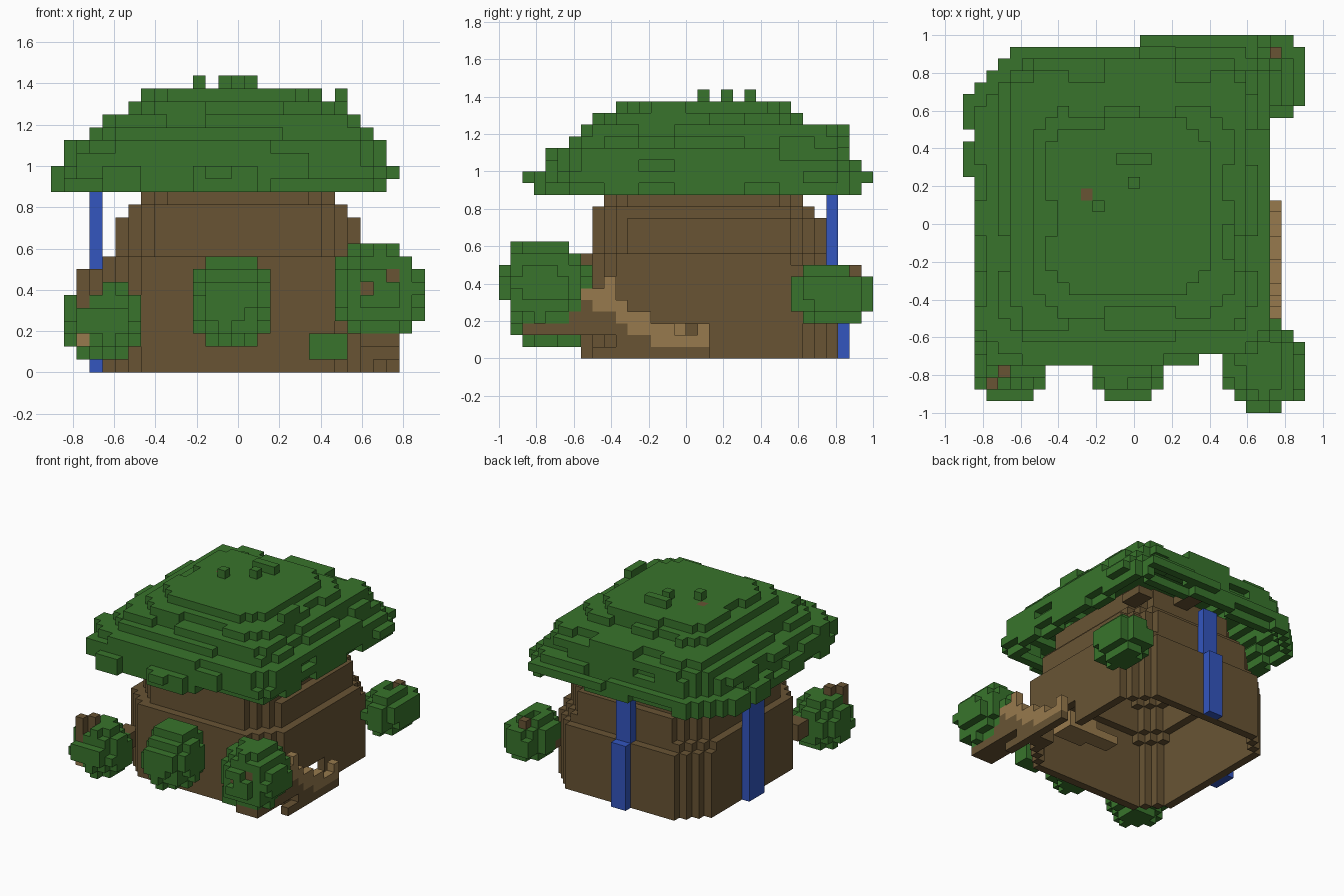
import bpy, bmesh, random
from mathutils import Vector

random.seed(4)
S = 0.0625                      # cell size
ORIGIN = Vector((-14.5 * S, -1, 0))

old = bpy.data.objects.get("Cube")
if old:
    bpy.data.objects.remove(old)


def material(name, rgb):
    m = bpy.data.materials.new(name)
    m.use_nodes = True
    m.diffuse_color = (*rgb, 1)
    m.node_tree.nodes["Principled BSDF"].inputs["Base Color"].default_value = (*rgb, 1)
    return m


GREEN = material("leaf green", (0.04, 0.175, 0.025))
BROWN = material("bark brown", (0.138, 0.088, 0.034))
TAN = material("light wood", (0.31, 0.195, 0.074))
BLUE = material("water blue", (0.033, 0.092, 0.52))


def box(x0, x1, y0, y1, z0, z1):
    return {(x, y, z) for x in range(x0, x1) for y in range(y0, y1) for z in range(z0, z1)}


def cut_box(x0, x1, y0, y1, z0, z1, cut):
    """Box of cells with stepped vertical corners."""
    return {(x, y, z) for x, y, z in box(x0, x1, y0, y1, z0, z1)
            if min(x - x0, x1 - 1 - x) + min(y - y0, y1 - 1 - y) >= cut}


def hollow(cells):
    """Keep a shell one cell thick, open underneath."""
    around = ((1, 0, 0), (-1, 0, 0), (0, 1, 0), (0, -1, 0), (0, 0, 1))
    return {c for c in cells
            if any((c[0] + d[0], c[1] + d[1], c[2] + d[2]) not in cells for d in around)}


def blob(center, radii, rough=0.1):
    """Rough ellipsoid of cells; centre and radii in cells."""
    cells = set()
    lo = [int(c - r) - 1 for c, r in zip(center, radii)]
    hi = [int(c + r) + 2 for c, r in zip(center, radii)]
    for p in sorted(box(lo[0], hi[0], lo[1], hi[1], lo[2], hi[2])):
        d = sum(((a + 0.5 - c) / r) ** 2 for a, c, r in zip(p, center, radii))
        if d < 1 + random.uniform(-rough, rough):
            cells.add(p)
    return cells


def build(name, cells, mat):
    """Skin a set of cells with its exposed faces only."""
    bm = bmesh.new()
    verts = {}

    def vert(p):
        if p not in verts:
            verts[p] = bm.verts.new(ORIGIN + Vector(p) * S)
        return verts[p]

    for c in sorted(cells):
        for axis in range(3):
            u, v = (axis + 1) % 3, (axis + 2) % 3
            for side in (0, 1):
                n = list(c)
                n[axis] += 2 * side - 1
                if tuple(n) in cells:
                    continue
                ring = []
                for du, dv in ((0, 0), (1, 0), (1, 1), (0, 1)):
                    p = list(c)
                    p[axis] += side
                    p[u] += du
                    p[v] += dv
                    ring.append(vert(tuple(p)))
                bm.faces.new(ring if side else ring[::-1])
    me = bpy.data.meshes.new(name)
    bm.to_mesh(me)
    bm.free()
    me.materials.append(mat)
    ob = bpy.data.objects.new(name, me)
    bpy.context.collection.objects.link(ob)


# Hollow stepped trunk, open at both ends, with a low doorway behind the side steps
trunk = (cut_box(4, 25, 7, 29, 0, 8, 3) | cut_box(4, 25, 7, 28, 8, 9, 3)
         | cut_box(5, 24, 8, 28, 9, 12, 3) | cut_box(6, 23, 8, 27, 12, 13, 2)
         | cut_box(7, 22, 9, 26, 13, 16, 2))
doorway = box(24, 25, 13, 18, 0, 3)
build("trunk", hollow(trunk) - box(8, 21, 10, 25, 15, 16) - doorway, BROWN)

# Canopy layers: x0, x1, y0, y1, corner cut, chance of a gap in the rim
LAYERS = {
    14: (1, 26, 6, 31, 1, 0.3),
    15: (1, 26, 5, 31, 1, 0.15),
    16: (1, 26, 5, 31, 2, 0.2),
    17: (1, 26, 5, 30, 2, 0.5),
    18: (3, 25, 6, 30, 2, 0.3),
    19: (4, 24, 7, 29, 1, 0.2),
    20: (6, 23, 8, 26, 2, 0.2),
    21: (7, 21, 10, 25, 2, 0.1),
}
canopy = set()
for z, (x0, x1, y0, y1, cut, gap) in LAYERS.items():
    layer = cut_box(x0, x1, y0, y1, z, z + 1, cut)
    # knock short runs out of each side of the rim
    for i in range(0, 32, 3):
        runs = (box(i, i + 3, y0, y0 + 1, z, z + 1), box(i, i + 3, y1 - 1, y1, z, z + 1),
                box(x0, x0 + 1, i, i + 3, z, z + 1), box(x1 - 1, x1, i, i + 3, z, z + 1))
        for run in runs:
            if random.random() < gap:
                layer -= run
    corner = 3 if z < 16 else 5
    canopy |= {c for c in layer if c[0] - 1 + 30 - c[1] >= corner}
# Ragged tufts around the rim
canopy |= box(2, 20, 4, 6, 15, 17) | box(5, 17, 4, 6, 14, 18)
canopy |= box(4, 7, 3, 6, 14, 16) | box(11, 16, 3, 6, 14, 16) | box(12, 14, 2, 3, 15, 16)
canopy |= box(15, 25, 31, 32, 15, 16) | box(0, 1, 24, 27, 14, 16) | box(0, 1, 20, 23, 14, 16)
canopy |= box(26, 27, 26, 29, 15, 16) | box(12, 18, 29, 30, 18, 20)
# Tufts on the crown
crown = box(22, 23, 13, 16, 21, 22) | box(13, 16, 21, 22, 22, 23) | {(14, 19, 22), (11, 17, 22)}

# Twig tips showing through the leaves
twigs = (box(2, 3, 2, 3, 5, 8) | box(3, 4, 3, 4, 6, 8) | box(26, 27, 1, 2, 7, 8)
         | box(24, 25, 1, 2, 6, 7) | box(26, 27, 30, 31, 7, 8) | {(10, 18, 21)})
wood_chip = box(2, 3, 2, 3, 2, 3)
exposed = twigs | wood_chip
exposed |= {(x, y - d, z) for x, y, z in exposed for d in (1, 2)}
build("canopy", (hollow(canopy) | crown) - twigs, GREEN)
build("twig_tips", twigs, BROWN)
build("wood_chip", wood_chip, TAN)

# Leaf clusters on the low branches: centre and radii in cells
BUSHES = {
    "right_front_bush": ((4, 4.2, 4.0), (3.1, 3.2, 3.1)),
    "middle_front_bush": ((14, 4.4, 5.5), (3.2, 3.4, 3.6)),
    "left_front_bush": ((25.5, 3.8, 6.5), (3.6, 3.8, 3.7)),
    "left_back_bush": ((26.7, 28.5, 5.5), (2.5, 3.6, 2.8)),
}
for name, (center, radii) in BUSHES.items():
    cells = {c for c in blob(center, radii) if 0 <= c[0] < 29 and 0 <= c[1] < 32}
    if name == "left_front_bush":
        cells |= box(20, 23, 5, 7, 1, 3)
    build(name, cells - trunk - exposed, GREEN)

# Branches carrying the leaf clusters and the canopy
branches = (box(4, 6, 4, 9, 3, 5) | box(13, 15, 5, 8, 4, 6) | box(24, 27, 2, 8, 2, 3)
            | box(24, 27, 5, 8, 3, 5) | box(24, 26, 26, 28, 4, 6)
            | box(21, 23, 24, 27, 14, 15) | box(15, 17, 26, 29, 15, 16))
build("branches", branches - trunk, BROWN)

# Side steps climbing to the front: column along y -> height range
STEPS = {7: (5, 6), 8: (4, 6), 9: (4, 7), 10: (3, 5), 11: (2, 4), 12: (2, 4),
         13: (1, 3), 14: (1, 3), 15: (1, 2), 16: (1, 2), 17: (1, 3)}
steps, footing = set(), box(26, 27, 8, 18, 0, 1)
for y, (low, high) in STEPS.items():
    steps |= box(26, 27, y, y + 1, low, high)
    if y < 13:
        footing |= box(24, 27, y, y + 1, low - 2, low)
build("side_steps", steps, TAN)
build("step_footing", footing - trunk, BROWN)

# Low landing inside the doorway
build("inner_landing", box(20, 24, 13, 16, 1, 3) | box(17, 20, 14, 16, 1, 2), TAN)

# Water running down the side and the back
build("side_waterfall", box(3, 4, 17, 20, 0, 14), BLUE)
build("back_waterfall", box(13, 15, 29, 30, 0, 8) | box(13, 15, 28, 29, 8, 14), BLUE)
